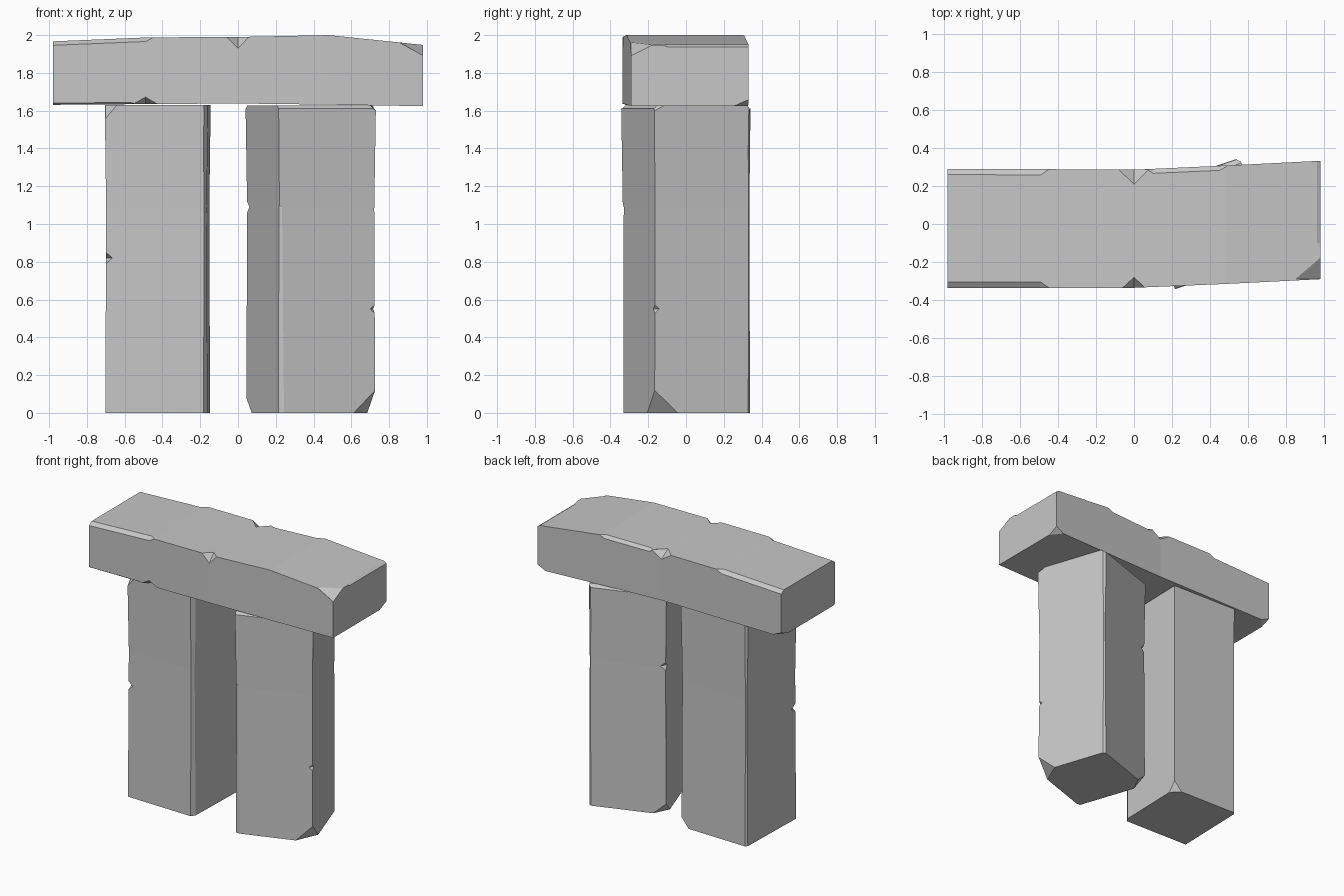
import bpy
import bmesh
import math
from mathutils import Vector, Matrix

cube = bpy.data.objects.get("Cube")
if cube:
    bpy.data.objects.remove(cube, do_unlink=True)

stone = bpy.data.materials.new("grey stone")
stone.use_nodes = True
GREY = (0.57, 0.57, 0.57, 1)
stone.diffuse_color = GREY
stone.node_tree.nodes["Principled BSDF"].inputs["Base Color"].default_value = GREY


def make_object(name, bm):
    bmesh.ops.recalc_face_normals(bm, faces=bm.faces)
    mesh = bpy.data.meshes.new(name)
    bm.to_mesh(mesh)
    bm.free()
    obj = bpy.data.objects.new(name, mesh)
    bpy.context.collection.objects.link(obj)
    return obj


def loft(sections):
    """Closed block through a row of four-cornered sections."""
    bm = bmesh.new()
    rings = [[bm.verts.new(p) for p in ring] for ring in sections]
    for a, b in zip(rings, rings[1:]):
        for i in range(4):
            j = (i + 1) % 4
            bm.faces.new((a[i], a[j], b[j], b[i]))
    bm.faces.new(rings[0])
    bm.faces.new(rings[-1])
    return bm


def chip(bm, start, radii, end=None, axis=0):
    """Diamond cutter centred on an edge or corner, stretched to end if given."""
    points = []
    for centre, side in ((Vector(start), -1), (Vector(end or start), 1)):
        for k in range(3):
            offset = Vector((0, 0, 0))
            offset[k] = radii[k]
            if k == axis:
                points.append(centre + offset * side)
            else:
                points += [centre + offset, centre - offset]
    verts = [bm.verts.new(p) for p in points]
    bmesh.ops.remove_doubles(bm, verts=verts, dist=1e-5)
    bmesh.ops.convex_hull(bm, input=[v for v in verts if v.is_valid])


def carve(name, block, chips, matrix=Matrix()):
    """Cut every chip out of the block, then place and colour it."""
    obj = make_object(name, block)
    cutters = bmesh.new()
    for c in chips:
        chip(cutters, *c)
    cutter = make_object("chip_cutter", cutters)
    cutter.hide_render = True
    mod = obj.modifiers.new("chips", 'BOOLEAN')
    mod.operation = 'DIFFERENCE'
    mod.solver = 'EXACT'
    mod.use_self = True
    mod.object = cutter
    bpy.context.view_layer.update()
    graph = bpy.context.evaluated_depsgraph_get()
    mesh = bpy.data.meshes.new_from_object(obj.evaluated_get(graph))
    obj.modifiers.clear()
    obj.data = mesh
    bpy.data.objects.remove(cutter, do_unlink=True)
    mesh.transform(matrix)
    mesh.materials.clear()
    mesh.materials.append(stone)


def pillar(name, centre, angle, hx, hy, top, chips):
    rings = []
    for z, grow in ((0, 0), (1.08, -0.004), (top, 0.003)):
        x, y = hx + grow, hy + grow
        rings.append([(-x, -y, z), (x, -y, z), (x, y, z), (-x, y, z)])
    place = Matrix.Translation((*centre, 0)) @ Matrix.Rotation(math.radians(angle), 4, 'Z')
    carve(name, loft(rings), chips, place)


# Lintel: gently bent and crowned slab (x, front, back, bottom, top)
profile = [(-0.98, -0.335, 0.29, 1.631, 1.967),
           (-0.47, -0.335, 0.288, 1.635, 1.988),
           (0, -0.335, 0.285, 1.638, 1.99),
           (0.48, -0.315, 0.307, 1.632, 2.0),
           (0.98, -0.29, 0.332, 1.624, 1.948)]
slab = loft([[(x, f, b), (x, k, b), (x, k, t), (x, f, t)] for x, f, k, b, t in profile])
carve("lintel", slab, [
    # Worn long edges
    ((-1.1, -0.335, 1.967), (0.05, 0.037, 0.026), (-0.49, -0.335, 1.992)),
    ((-1.1, 0.29, 1.967), (0.05, 0.037, 0.026), (-0.49, 0.288, 1.992)),
    ((0.1, 0.29, 1.997), (0.05, 0.03, 0.024), (0.45, 0.306, 2.004)),
    ((-1.1, -0.335, 1.63), (0.05, 0.016, 0.01), (-0.57, -0.335, 1.633)),
    # Notches in the middle of the long edges
    ((0, -0.335, 1.99), (0.06, 0.055, 0.06)),
    ((0, 0.285, 1.99), (0.08, 0.075, 0.05)),
    ((-0.49, -0.335, 1.634), (0.065, 0.06, 0.038)),
    # Broken corners and worn right end
    ((0.98, -0.29, 1.966), (0.14, 0.15, 0.075)),
    ((0.98, -0.1, 1.95), (0.02, 0.03, 0.012), (0.98, 0.4, 1.95), 1),
    ((0.98, 0.332, 1.624), (0.07, 0.08, 0.035)),
    ((-0.98, 0.29, 1.631), (0.07, 0.08, 0.03)),
])

# Pillar on the -x side, nearly square to the front
X, Y, TOP = 0.27, 0.278, 1.63
pillar("right_pillar", (-0.425, -0.008), -1.5, X, Y, TOP, [
    ((X, -Y, -0.1), (0.02, 0.03, 0.05), (X, -Y, 1.8), 2),
    ((-X, Y, -0.1), (0.014, 0.014, 0.05), (-X, Y, 1.8), 2),
    ((-X, -Y, 0.82), (0.04, 0.05, 0.035)),
    ((-X, -Y, TOP), (0.065, 0.06, 0.075)),
    ((X, Y, 0), (0.06, 0.06, 0.07)),
])

# Pillar on the +x side, turned about its own axis
H, TOP = 0.269, 1.628
pillar("left_pillar", (0.385, 0.002), 18.8, H, H, TOP, [
    ((-H, -H, -0.1), (0.028, 0.012, 0.03), (-H, -H, 1.09), 2),
    ((H, H, -0.1), (0.015, 0.015, 0.03), (H, H, 1.8), 2),
    ((-0.5, -H, TOP), (0.05, 0.02, 0.018), (0.5, -H, TOP)),
    ((-0.5, H, TOP), (0.05, 0.025, 0.02), (0.5, H, TOP)),
    ((-H, H, 1.09), (0.045, 0.045, 0.035)),
    ((H, -H, 0.55), (0.03, 0.03, 0.025)),
    ((H, -H, 0), (0.12, 0.13, 0.12)),
    ((-H, H, 0), (0.09, 0.09, 0.08)),
    ((H, -H, TOP), (0.03, 0.06, 0.03)),
])
